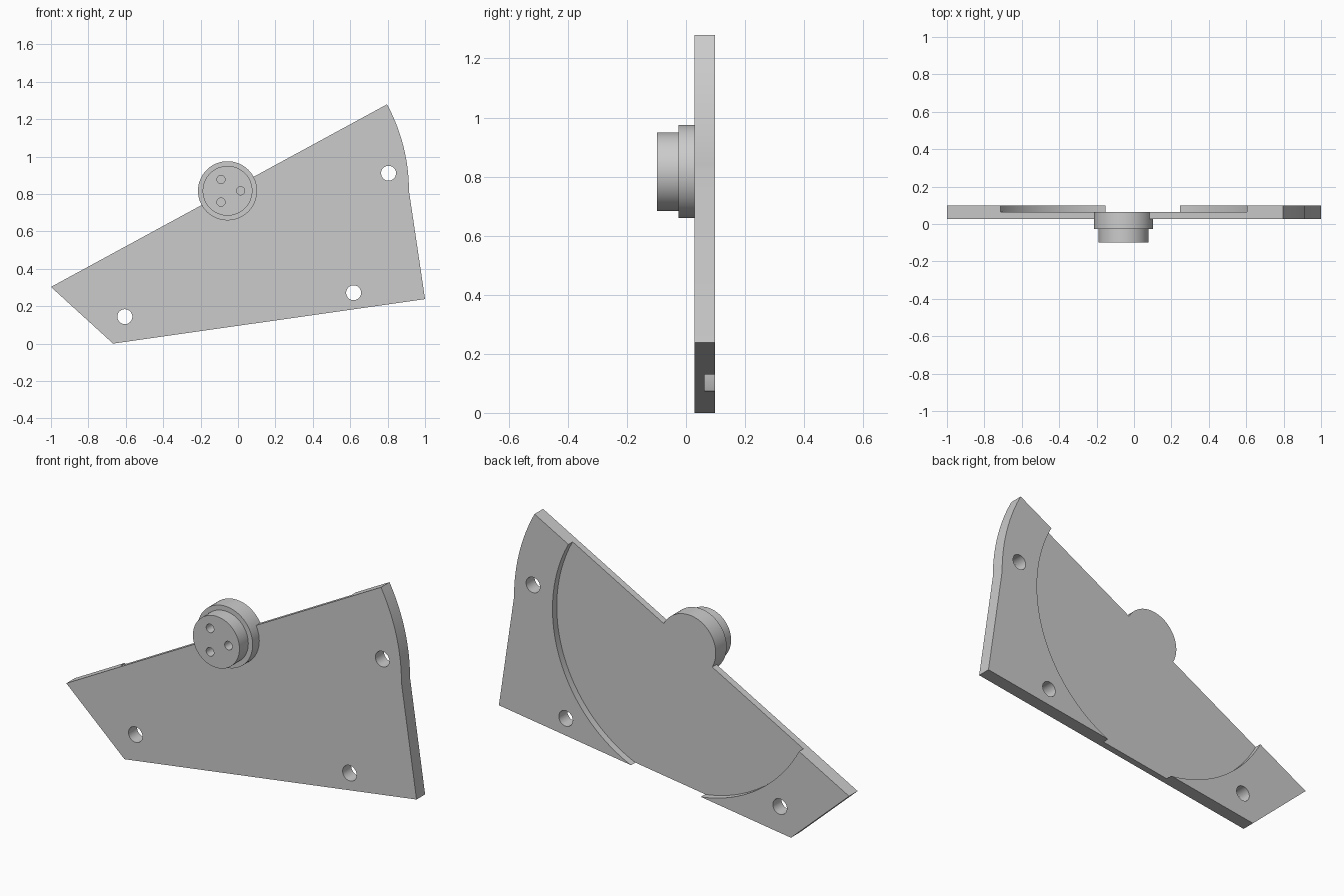
import bpy, bmesh, math
from mathutils import Vector

if "Cube" in bpy.data.objects:
    bpy.data.objects.remove(bpy.data.objects["Cube"], do_unlink=True)

HUB = (-0.056, 0.817)          # hub axis in x, z
FRONT, FLOOR, BACK = 0.028, 0.063, 0.098

grey = bpy.data.materials.new("plain grey")
grey.use_nodes = True
colour = (0.6, 0.6, 0.6, 1)
grey.diffuse_color = colour
grey.node_tree.nodes["Principled BSDF"].inputs["Base Color"].default_value = colour


def arc(centre, radius, start, end, steps):
    return [(centre[0] + radius * math.cos(start + (end - start) * i / steps),
             centre[1] + radius * math.sin(start + (end - start) * i / steps))
            for i in range(steps + 1)]


def prism(name, outline, y0, y1):
    """Extrude an outline in x, z from y0 to y1."""
    bm = bmesh.new()
    face = bm.faces.new([bm.verts.new((x, y0, z)) for x, z in outline])
    new = bmesh.ops.extrude_face_region(bm, geom=[face])["geom"]
    verts = [v for v in new if isinstance(v, bmesh.types.BMVert)]
    bmesh.ops.translate(bm, verts=verts, vec=Vector((0, y1 - y0, 0)))
    bmesh.ops.recalc_face_normals(bm, faces=bm.faces)
    mesh = bpy.data.meshes.new(name)
    bm.to_mesh(mesh)
    bm.free()
    mesh.materials.append(grey)
    obj = bpy.data.objects.new(name, mesh)
    bpy.context.collection.objects.link(obj)
    return obj


def disc(name, centre, radius, y0, y1, sides=64):
    return prism(name, arc(centre, radius, 0, math.tau, sides)[:-1], y0, y1)


def combine(target, tool, operation):
    """Apply a boolean and discard the tool."""
    mod = target.modifiers.new(operation, "BOOLEAN")
    mod.operation, mod.object, mod.solver = operation, tool, "EXACT"
    graph = bpy.context.evaluated_depsgraph_get()
    mesh = bpy.data.meshes.new_from_object(target.evaluated_get(graph))
    target.modifiers.clear()
    target.data = mesh
    bpy.data.objects.remove(tool, do_unlink=True)


# Plate with one rounded end
outline = [(-1, 0.303), (-0.668, 0), (1, 0.238)]
outline += arc(HUB, 0.97, 0, math.atan2(1.28 - HUB[1], 0.798 - HUB[0]), 20)
plate = prism("mounting_plate", outline, FRONT, BACK)

# Hub flange passes into the plate, then the round recess trims both
combine(plate, disc("hub_flange", HUB, 0.158, -0.026, 0.08), "UNION")
combine(plate, disc("recess_cutter", HUB, 0.75, FLOOR, 0.2, 160), "DIFFERENCE")

# Bolt holes through the plate
for spot in [(0.805, 0.911), (0.618, 0.272), (-0.605, 0.144)]:
    combine(plate, disc("bolt_cutter", spot, 0.04, -0.2, 0.2, 40), "DIFFERENCE")

# Front hub with three blind sockets
hub = disc("hub_cap", HUB, 0.133, -0.098, -0.026)
for spot in arc(HUB, 0.07, 0, math.tau, 3)[:-1]:
    combine(hub, disc("socket_cutter", spot, 0.022, -0.2, -0.04, 32), "DIFFERENCE")

# Smooth round walls, keep edges sharp
for obj in (plate, hub):
    bpy.ops.object.select_all(action="DESELECT")
    obj.select_set(True)
    bpy.context.view_layer.objects.active = obj
    bpy.ops.object.shade_smooth_by_angle(angle=math.radians(30))
